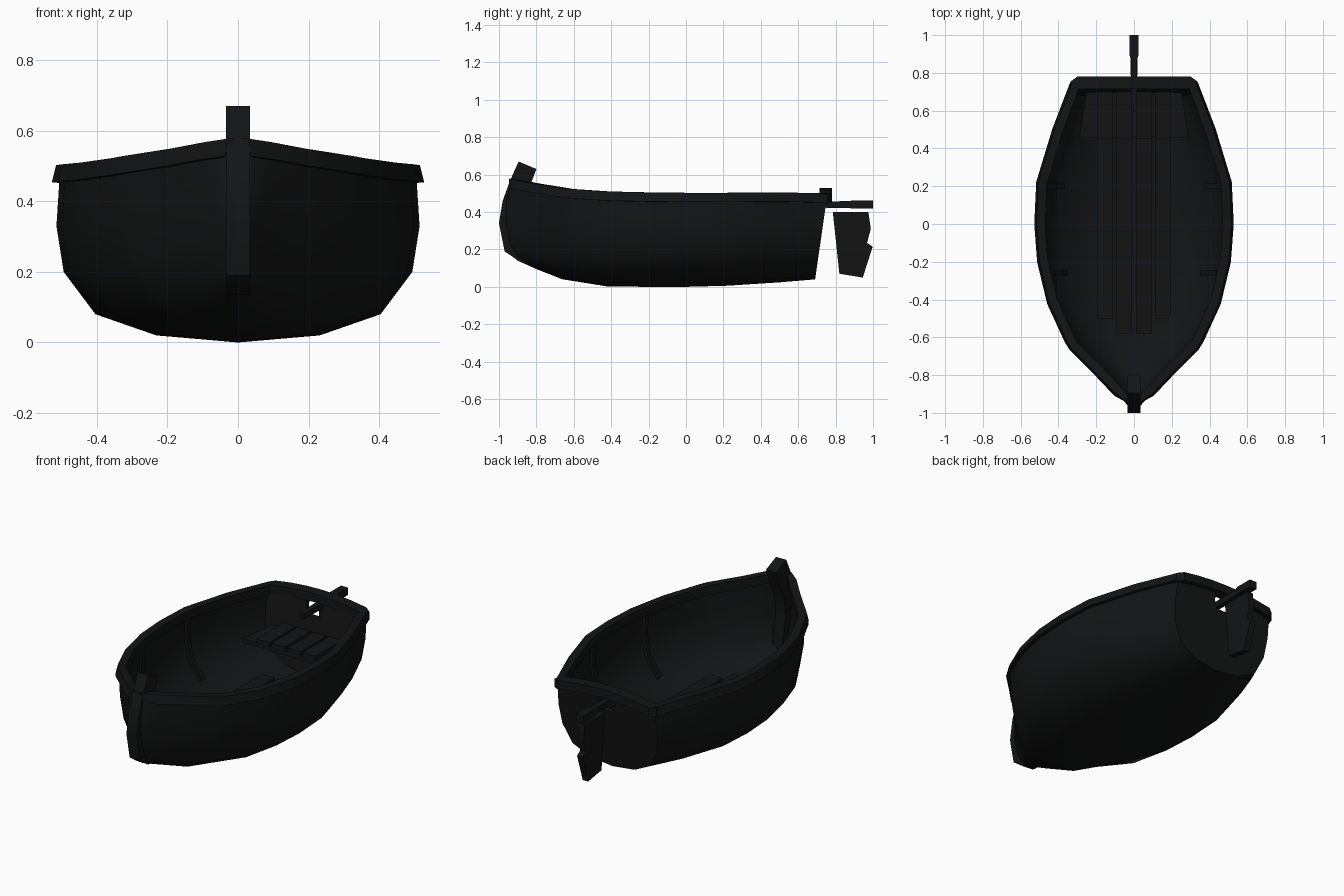
import bpy, bmesh, math

if "Cube" in bpy.data.objects:
    bpy.data.objects.remove(bpy.data.objects["Cube"])

mat = bpy.data.materials.new("dark_paint")
mat.diffuse_color = (0.0065, 0.007, 0.0075, 1)
mat.use_nodes = True
mat.node_tree.nodes["Principled BSDF"].inputs["Base Color"].default_value = mat.diffuse_color


def finish(name, bm, angle=30):
    bmesh.ops.recalc_face_normals(bm, faces=bm.faces)
    me = bpy.data.meshes.new(name)
    bm.to_mesh(me)
    bm.free()
    ob = bpy.data.objects.new(name, me)
    bpy.context.collection.objects.link(ob)
    me.materials.append(mat)
    bpy.ops.object.select_all(action='DESELECT')
    ob.select_set(True)
    bpy.context.view_layer.objects.active = ob
    bpy.ops.object.shade_smooth_by_angle(angle=math.radians(angle))
    return ob


def loft(name, rings, angle=30):
    """Closed rings joined one after the other, with strip-capped ends."""
    bm = bmesh.new()
    vs = [[bm.verts.new(p) for p in r] for r in rings]
    n = len(vs[0])
    for a, b in zip(vs, vs[1:]):
        for i in range(n):
            j = (i + 1) % n
            bm.faces.new((a[i], a[j], b[j], b[i]))
    for r in (vs[0], vs[-1]):
        for i in range(n // 2 - 1):
            bm.faces.new((r[i], r[i + 1], r[n - 2 - i], r[n - 1 - i]))
    return finish(name, bm, angle)


def prism(name, pts, offset):
    """Polygon of 3D points extruded by an offset vector."""
    bm = bmesh.new()
    f = bm.faces.new([bm.verts.new(p) for p in pts])
    new = bmesh.ops.extrude_face_region(bm, geom=[f], use_keep_orig=True)["geom"]
    bmesh.ops.translate(bm, vec=offset, verts=[v for v in new if isinstance(v, bmesh.types.BMVert)])
    return finish(name, bm)


def box(name, x0, x1, y0, y1, z0, z1):
    return prism(name, [(x0, y0, z0), (x1, y0, z0), (x1, y1, z0), (x0, y1, z0)], (0, 0, z1 - z0))


# Hull stations: y, half width, keel height, sheer height
ST = [(-0.955, 0.03, 0.19, 0.575), (-0.90, 0.095, 0.14, 0.565), (-0.80, 0.19, 0.095, 0.547),
      (-0.66, 0.33, 0.04, 0.525), (-0.62, 0.355, 0.034, 0.52), (-0.42, 0.447, 0.002, 0.507),
      (-0.2, 0.50, 0, 0.502), (0, 0.515, 0, 0.50), (0.22, 0.505, 0.006, 0.50),
      (0.5, 0.42, 0.024, 0.502), (0.72, 0.325, 0.04, 0.497)]
PROFILE = [(0, 0), (0.45, 0.04), (0.785, 0.16), (0.96, 0.4), (1.0, 0.66), (0.985, 0.9), (0.975, 1.0)]


def station(y):
    for a, b in zip(ST, ST[1:]):
        if y <= b[0]:
            k = (y - a[0]) / (b[0] - a[0])
            return tuple(p + (q - p) * k for p, q in zip(a, b))
    return ST[-1]


def half(s, inset=0.0):
    """Half cross-section, keel to sheer, leaning towards a V at the bow."""
    y, w, zk, zs = s
    v = min(max((-0.4 - y) / 0.55, 0), 1) * 0.35
    out = []
    for u, t in PROFILE:
        u = u * (1 - v) + (t ** 0.8) * v
        z = zk + inset + (zs - zk - inset) * t
        yy = y
        if y > 0.6:                       # transom rake
            yy = y + (t - 0.45) * 0.066
        if y < -0.95:                     # curved stem line
            yy = y - 0.03 * math.sin(math.pi * t) + 0.02 * t
        out.append((u * max(w - inset, 0.004), yy, z))
    return out


def full(pts):
    return [(-x, y, z) for x, y, z in reversed(pts[1:])] + pts


loft("hull", [full(half(s)) + full(half(s, 0.025))[::-1] for s in ST], 48)

# Transom with a notch for the tiller
edge = full(half(ST[-1], 0.004))
rake = lambda z: 0.69 + (z - 0.04) * 0.142
notch = [(x, rake(z), z) for x, z in ((0.055, 0.51), (0.055, 0.43), (0.035, 0.39),
                                     (-0.035, 0.39), (-0.055, 0.43), (-0.055, 0.51))]
prism("transom", edge + notch, (0, -0.03, 0))

# Gunwale rails along both sheer lines
for side, tag in ((-1, "left"), (1, "right")):
    rings = []
    for i, (y, w, zk, zs) in enumerate(ST):
        a, b = ST[max(i - 1, 0)], ST[min(i + 1, len(ST) - 1)]
        dx, dy = b[1] - a[1], b[0] - a[0]
        d = math.hypot(dx, dy)
        nx, ny = dy / d, -dx / d
        if i == len(ST) - 1:
            y, nx, ny = 0.75, 1, 0
        if i == 0:
            y, nx, ny = -0.945, 0.5, -0.1
        ring = []
        for o, z in ((0.013, -0.046), (0.001, 0.003), (-0.045, 0.003), (-0.045, -0.05)):
            ring.append((side * max(w + nx * o, 0.008), y + ny * o, zs + z))
        rings.append(ring)
    loft("gunwale_" + tag, rings)

# Arched transom cap with rounded corners
rings = []
for x in (-0.335, -0.30, -0.2, -0.1, 0, 0.1, 0.2, 0.30, 0.335):
    z = 0.529 - 0.034 * (x / 0.335) ** 2
    yb = 0.755 if abs(x) > 0.32 else 0.78
    rings.append([(x, 0.715, z - 0.05), (x, yb, z - 0.05), (x, yb, z), (x, 0.715, z)])
loft("transom_cap", rings)

# Stem post
stem = [(-0.97, 0.19), (-1.0, 0.34), (-0.98, 0.46), (-0.94, 0.57), (-0.895, 0.67), (-0.80, 0.63),
        (-0.83, 0.55), (-0.88, 0.44), (-0.89, 0.33), (-0.86, 0.2), (-0.86, 0.13), (-0.89, 0.135)]
prism("stem_post", [(-0.034, y, z) for y, z in stem], (0.068, 0, 0))

# Ribs following the inner skin
for y in (-0.26, 0.2):
    for side, tag in ((-1, "left"), (1, "right")):
        s = station(y)
        o, n = half(s, 0.02)[2:6], half(s, 0.042)[2:6]
        rings = [[(side * p[0], y + e, p[2]) for p, e in ((a, -0.015), (a, 0.015), (b, 0.015), (b, -0.015))]
                 for a, b in zip(o, n)]
        loft("rib_%s_%s" % (tag, "front" if y < 0 else "back"), rings)

# Floor boards and stern seat slats share the same spacing
for i, (x0, x1, y0) in enumerate(((-0.195, -0.11, -0.5), (-0.095, -0.01, -0.58),
                                 (0.01, 0.095, -0.58), (0.11, 0.195, -0.5))):
    box("floor_board_%d" % i, x0, x1, y0, 0.5, 0.058, 0.08)
    box("seat_slat_%d" % i, x0, x1, 0.45, 0.705, 0.28, 0.31)

# Stern seat panel
prism("seat_panel", [(-0.29, 0.455, 0.26), (0.29, 0.455, 0.26), (0.25, 0.71, 0.26), (-0.25, 0.71, 0.26)],
      (0, 0, 0.025))

# Rudder blade
rudder = [(0.785, 0.40), (0.975, 0.40), (0.988, 0.31), (0.968, 0.235), (0.998, 0.215), (0.945, 0.05), (0.82, 0.07)]
prism("rudder", [(-0.018, y, z) for y, z in rudder], (0.036, 0, 0))

# Tiller passing through the transom notch, thicker at the rudder head
loft("tiller", [[(-w, y, 0.44 - h), (w, y, 0.44 - h), (w, y, 0.44 + h), (-w, y, 0.44 + h)]
                for y, w, h in ((0.60, 0.015, 0.016), (0.87, 0.016, 0.018), (0.89, 0.023, 0.022), (1.0, 0.023, 0.022))])
